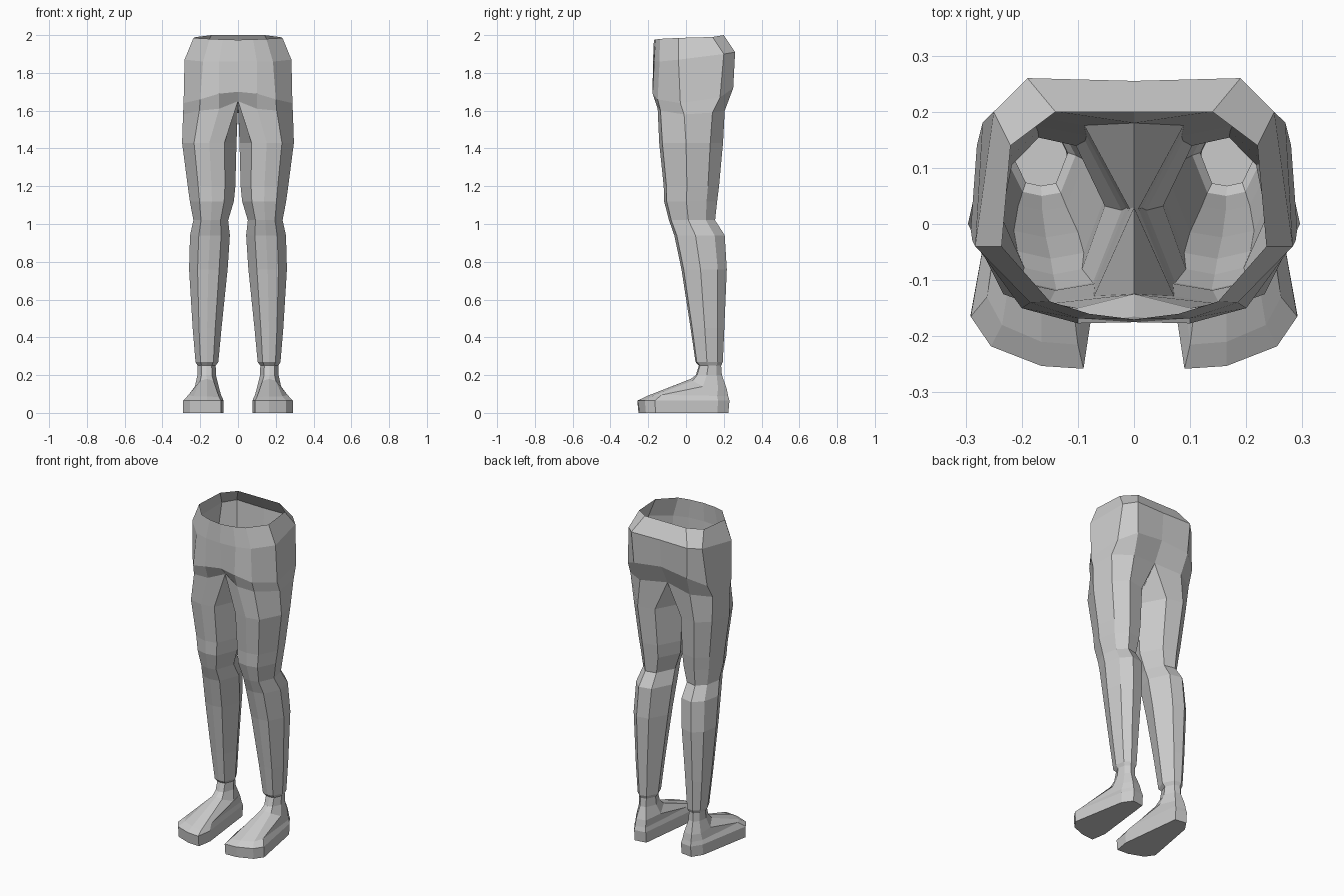
import bpy
import bmesh

grey = bpy.data.materials.new("plain grey")
grey.diffuse_color = (0.6, 0.6, 0.6, 1)

# Eight-sided limb section, as fractions of width and depth:
# front inner, front, front outer, outer, back outer, back, back inner, inner
SECTION = [(.22, .04), (.5, 0), (.78, .05), (1, .42),
           (.9, .8), (.64, 1), (.28, .94), (0, .5)]


def ring(z, x_in, x_out, y_front, y_back):
    return [(x_in + u * (x_out - x_in), y_front + v * (y_back - y_front), z)
            for u, v in SECTION]


def loft(name, rings, cap_end=False):
    """Skin a stack of rings; rings of seven points are open at the centre line."""
    bm = bmesh.new()
    loops = [[bm.verts.new(p) for p in r] for r in rings]
    for a, b in zip(loops, loops[1:]):
        n = len(a)
        for i in range(n if n == 8 else 6):
            j = (i + 1) % n
            bm.faces.new((a[i], b[i], b[j], a[j]))
    if cap_end:
        bm.faces.new(list(reversed(loops[-1])))
    # mirrored half
    geom = bm.verts[:] + bm.edges[:] + bm.faces[:]
    copy = bmesh.ops.duplicate(bm, geom=geom)["geom"]
    new_faces = [g for g in copy if isinstance(g, bmesh.types.BMFace)]
    for v in [g for g in copy if isinstance(g, bmesh.types.BMVert)]:
        v.co.x = -v.co.x
    bmesh.ops.reverse_faces(bm, faces=new_faces)
    bmesh.ops.remove_doubles(bm, verts=bm.verts[:], dist=0.0005)
    # consistent outward direction
    bmesh.ops.recalc_face_normals(bm, faces=bm.faces[:])
    outer = max(bm.faces, key=lambda f: f.calc_center_median().x)
    if outer.normal.x < 0:
        bmesh.ops.reverse_faces(bm, faces=bm.faces[:])
    mesh = bpy.data.meshes.new(name)
    bm.to_mesh(mesh)
    bm.free()
    mesh.materials.append(grey)
    obj = bpy.data.objects.new(name, mesh)
    bpy.context.collection.objects.link(obj)
    return obj


# Hips: half rings from front centre round the outside to back centre
waist = [(0, -.17, 1.975), (.08, -.16, 1.977), (.15, -.138, 1.98),
         (.236, -.04, 1.985), (.22, .14, 1.99), (.14, .2, 2), (0, .2, 2)]
hip = [(0, -.175, 1.86), (.1, -.168, 1.86), (.185, -.14, 1.86),
       (.283, -.04, 1.87), (.25, .2, 1.9), (.19, .26, 1.91), (0, .255, 1.91)]
seat = [(0, -.165, 1.7), (.1, -.177, 1.69), (.2, -.15, 1.66),
        (.288, -.03, 1.64), (.27, .18, 1.67), (.18, .25, 1.72), (0, .242, 1.74)]
crotch = [(0, -.125, 1.65), (.1, -.15, 1.61), (.205, -.135, 1.6),
          (.291, -.01, 1.58), (.28, .14, 1.59), (.17, .205, 1.6), (0, .18, 1.62)]
loft("hips", [waist, hip, seat, crotch])

# Trouser legs: height, inner x, outer x, front y, back y
legs = [(1.43, .008, .296, -.142, .196), (1.2, .014, .266, -.118, .175),
        (1.12, .022, .255, -.116, .165), (1.02, .052, .236, -.09, .154),
        (.94, .043, .254, -.062, .205), (.76, .055, .259, -.024, .216),
        (.45, .087, .24, .024, .203), (.27, .104, .225, .05, .195),
        (.25, .118, .214, .068, .186)]
loft("trouser_legs", [crotch + [(0, .03, 1.64)]] + [ring(*r) for r in legs])

# Feet: ankle, instep, upper, sole edge, sole
instep = [(.13, .03, .17), (.165, .025, .18), (.2, .035, .17), (.228, .09, .14),
          (.22, .17, .13), (.188, .215, .13), (.13, .205, .13), (.102, .1, .14)]
upper = [(.1, -.215, .083), (.165, -.21, .088), (.235, -.18, .088), (.262, -.13, .095),
         (.228, .165, .09), (.19, .223, .09), (.125, .213, .09), (.09, -.13, .095)]
edge = [(.09, -.258, .065), (.165, -.253, .065), (.255, -.218, .065), (.291, -.165, .065),
        (.232, .17, .065), (.192, .23, .065), (.12, .22, .065), (.076, -.165, .065)]
sole = [(x, y * .975, 0) for x, y, z in edge]
loft("feet", [ring(*legs[-1]), ring(.2, .117, .215, .052, .19),
              instep, upper, edge, sole], cap_end=True)
